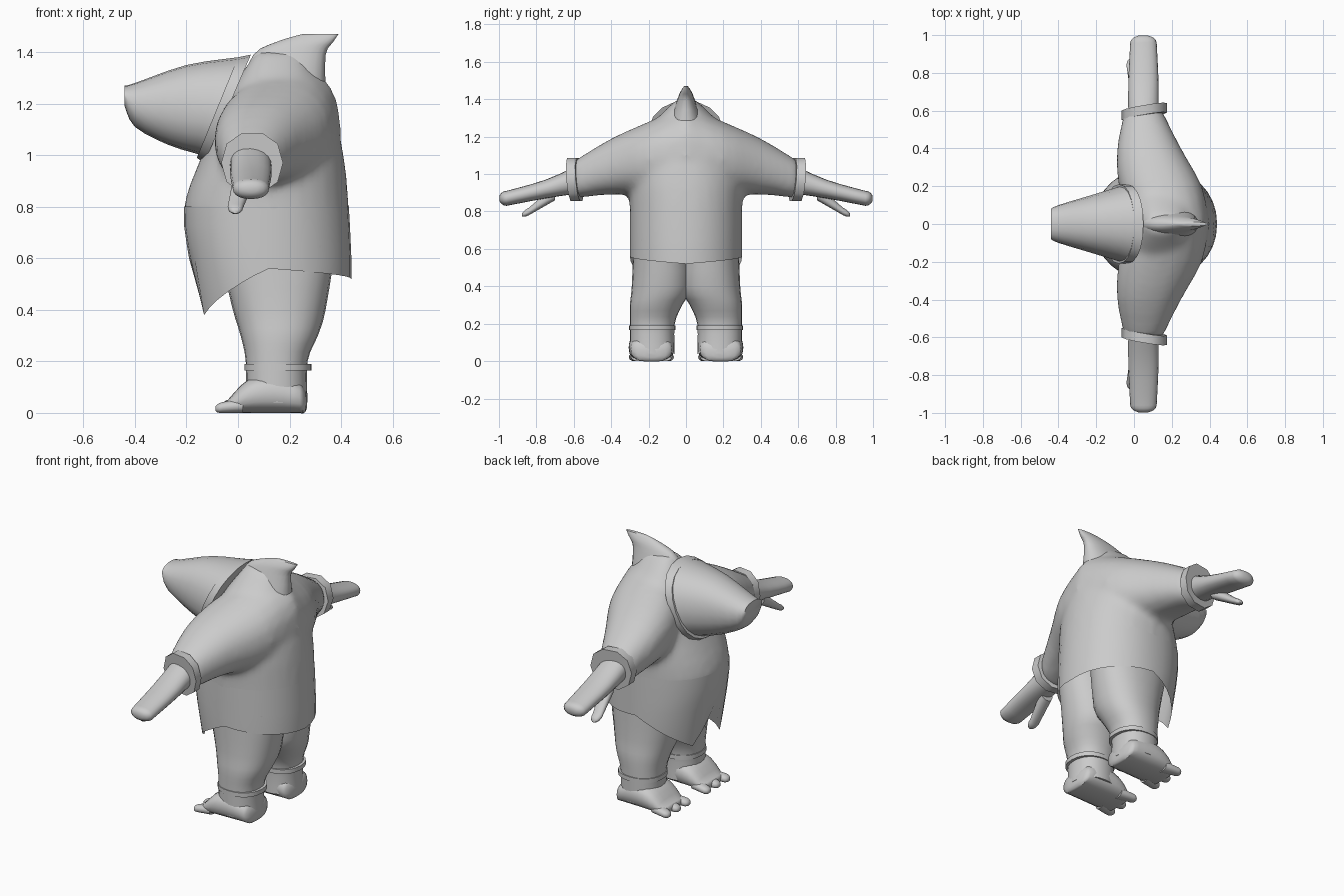
import bpy, bmesh
from math import sin, cos, pi, copysign, radians
from mathutils import Vector

cube = bpy.data.objects.get("Cube")
if cube:
    bpy.data.objects.remove(cube)

GREY = (0.6, 0.6, 0.6, 1)
material = bpy.data.materials.new("plain_grey")
material.use_nodes = True
material.diffuse_color = GREY
shader = material.node_tree.nodes["Principled BSDF"]
shader.inputs["Base Color"].default_value = GREY


def skin(name, rings, open_ends=False, sharp=50):
    """Join rings of points into one smooth surface."""
    bm = bmesh.new()
    rows = [[bm.verts.new(point) for point in ring] for ring in rings]
    for low, high in zip(rows, rows[1:]):
        for i in range(len(low)):
            bm.faces.new((low[i - 1], low[i], high[i], high[i - 1]))
    if not open_ends:
        bm.faces.new(rows[0])
        bm.faces.new(rows[-1])
    bmesh.ops.recalc_face_normals(bm, faces=bm.faces)
    mesh = bpy.data.meshes.new(name)
    bm.to_mesh(mesh)
    bm.free()
    mesh.materials.append(material)
    part = bpy.data.objects.new(name, mesh)
    bpy.context.collection.objects.link(part)
    bpy.ops.object.select_all(action='DESELECT')
    part.select_set(True)
    bpy.context.view_layer.objects.active = part
    bpy.ops.object.shade_smooth_by_angle(angle=radians(sharp))
    return part


def flowing(keys, steps=3):
    """Fill in rows between key rows along a smooth spline."""
    keys = [Vector(key) for key in keys]
    padded = [keys[0]] + keys + [keys[-1]]
    rows = []
    for before, start, end, after in zip(padded, keys, keys[1:], padded[3:]):
        leave, arrive = (end - before) / 2, (after - start) / 2
        for step in range(steps):
            t = step / steps
            bend = (start - end) * 2 + leave + arrive
            curve = (end - start) * 3 - leave * 2 - arrive
            rows.append(start + (leave + (curve + bend * t) * t) * t)
    return rows + [keys[-1]]


def rounded(angle, power):
    """Point on a unit circle, squared off when power is below one."""
    c, s = cos(angle), sin(angle)
    return copysign(abs(c) ** power, c), copysign(abs(s) ** power, s)


def oval(center, u, v, count=20, power=0.9):
    ring = []
    for i in range(count):
        c, s = rounded(2 * pi * i / count, power)
        ring.append(Vector(center) + Vector(u) * c + Vector(v) * s)
    return ring


def level_ring(z, x, y, rx, ry):
    return oval((x, y, z), (rx, 0, 0), (0, ry, 0), count=24)


def side_ring(y, x, z, rx, rz):
    return oval((x, y, z), (rx, 0, 0), (0, 0, rz))


def tilted_ring(top_x, top_z, low_x, low_z, width):
    top, low = Vector((top_x, 0, top_z)), Vector((low_x, 0, low_z))
    return oval((top + low) / 2, (top - low) / 2, (0, width, 0))


def shrunk(ring, scale, shift=(0, 0, 0)):
    middle = sum(ring, Vector()) / len(ring)
    return [middle + (point - middle) * scale + Vector(shift) for point in ring]


def dome(ring, reach):
    """Rings that round off an end."""
    angles = [k * pi / 8 for k in range(1, 4)]
    return [shrunk(ring, cos(a), Vector(reach) * sin(a)) for a in angles]


def band(name, first, last):
    """A raised strip with turned-in edges."""
    skin(name, [shrunk(first, 0.9), first, last, shrunk(last, 0.9)], sharp=40)


# Shirt: round belly, ridged back and two pointed front tails
def hem_height(angle):
    turn, tail = abs(pi - angle), pi / 8
    if turn < tail:
        return 0.5 - 0.12 * turn / tail
    if turn < pi / 2:
        return 0.38 + 0.18 * (turn - tail) / (pi / 2 - tail)
    return 0.6 - 0.04 * turn / (pi / 2)


def shirt_ring(z, front, back, width, hem=False):
    ring, middle, count = [], 0.12, 32
    for i in range(count):
        angle = 2 * pi * i / count
        c, s = rounded(angle, 0.95 if cos(angle) > 0 else 0.9)
        depth = back - middle if c > 0 else middle - front
        height = hem_height(angle) if hem else z
        ring.append(Vector((middle + depth * c, width * s, height)))
    return ring


shirt = [(0.6, -0.19, 0.44, 0.3), (0.8, -0.21, 0.43, 0.3), (1, -0.14, 0.41, 0.3),
         (1.2, -0.06, 0.36, 0.24), (1.4, 0.07, 0.25, 0.05)]
shirt_rows = flowing(shirt)
skin("shirt_skirt", [shirt_ring(0, -0.15, 0.44, 0.3, hem=True)]
     + [shirt_ring(*row) for row in shirt_rows if row[0] < 0.84], open_ends=True)

# Upper shirt and sleeves fused into one soft surface
sleeve = [(0, 0.2, 1.1, 0.2, 0.26), (0.2, 0.14, 1.08, 0.22, 0.2),
          (0.4, 0.08, 1.04, 0.17, 0.15), (0.6, 0.05, 0.97, 0.1, 0.1)]
pieces = [skin("upper_shirt", [shirt_ring(*row) for row in shirt_rows if row[0] > 0.7])]
for s in (1, -1):
    pieces.append(skin("sleeve", [side_ring(s * y, *row) for y, *row in flowing(sleeve)]))
for piece in pieces:
    piece.select_set(True)
bpy.context.view_layer.objects.active = pieces[0]
bpy.ops.object.join()
fuse = pieces[0].modifiers.new("fuse", 'REMESH')
fuse.mode = 'VOXEL'
fuse.voxel_size = 0.02
fuse.use_smooth_shade = True
soften = pieces[0].modifiers.new("soften", 'SMOOTH')
soften.factor = 0.5
soften.iterations = 8

# Swept-back fin
fin = [(1.25, 0.17, 0, 0.17, 0.1), (1.39, 0.2, 0, 0.14, 0.05),
       (1.44, 0.26, 0, 0.11, 0.03), (1.47, 0.32, 0, 0.07, 0.01)]
skin("back_fin", [level_ring(*row) for row in flowing(fin)])

# Blunt head and its collar
head = [(0, 1.38, -0.14, 1, 0.2), (-0.2, 1.35, -0.27, 1.04, 0.15),
        (-0.4, 1.28, -0.4, 1.11, 0.1), (-0.44, 1.27, -0.44, 1.19, 0.08)]
skin("head", [tilted_ring(*row) for row in flowing(head)])
band("collar", tilted_ring(0, 1.38, -0.16, 0.99, 0.21),
     tilted_ring(0.05, 1.39, -0.13, 0.97, 0.21))

arm = [(0.55, 0.05, 0.98, 0.08, 0.08), (0.75, 0.05, 0.92, 0.08, 0.05),
       (0.96, 0.05, 0.87, 0.07, 0.04)]
thumb = [(0.7, 0.02, 0.9, 0.04, 0.04), (0.84, -0.01, 0.8, 0.03, 0.02)]
leg = [(0.04, 0.15, 0.18, 0.12, 0.12), (0.2, 0.15, 0.18, 0.12, 0.12),
       (0.3, 0.16, 0.16, 0.15, 0.14), (0.4, 0.16, 0.13, 0.18, 0.16),
       (0.65, 0.15, 0.13, 0.23, 0.15)]
foot = [(0.24, 0.11, 0.12), (0.14, 0.12, 0.15), (0.04, 0.12, 0.13), (-0.04, 0.1, 0.05)]

for side, s in (("left", 1), ("right", -1)):
    # Slanted, faceted cuff
    cuff = [oval((0.055, s * y, 0.97), (0.12, s * 0.02, 0), (0, s * 0.01, 0.12), count=10)
            for y in (0.57, 0.62)]
    band(side + "_cuff", *cuff)

    # Flat hand and hanging thumb
    for label, keys, drop in (("_arm", arm, 0), ("_thumb", thumb, -0.02)):
        rings = [side_ring(s * y, *row) for y, *row in flowing(keys)]
        skin(side + label, rings + dome(rings[-1], (0, s * 0.04, drop)))

    # Leg with an ankle band
    skin(side + "_leg", [level_ring(z, x, s * y, rx, ry)
                         for z, x, y, rx, ry in flowing(leg)])
    ankle = [level_ring(z, 0.155, s * 0.18, 0.13, 0.125) for z in (0.165, 0.19)]
    band(side + "_ankle_band", *ankle)

    # Foot with three spread toes
    rings = [oval((x, s * 0.185, h / 2), (0, w, 0), (0, 0, h / 2), power=0.75)
             for x, w, h in flowing(foot)]
    heel = dome(rings[0], (0.03, 0, -0.02))[::-1]
    skin(side + "_foot", heel + rings + dome(rings[-1], (-0.02, 0, 0)))
    for k, label in enumerate(("inner", "middle", "outer"), start=-1):
        rings = [oval((x, s * (0.185 + k * spread), r * 0.7), (0, r, 0), (0, 0, r * 0.7))
                 for x, spread, r in ((0.02, 0.07, 0.04), (-0.06, 0.09, 0.03))]
        skin(f"{side}_{label}_toe", rings + dome(rings[-1], (-0.03, 0, -0.005)))
